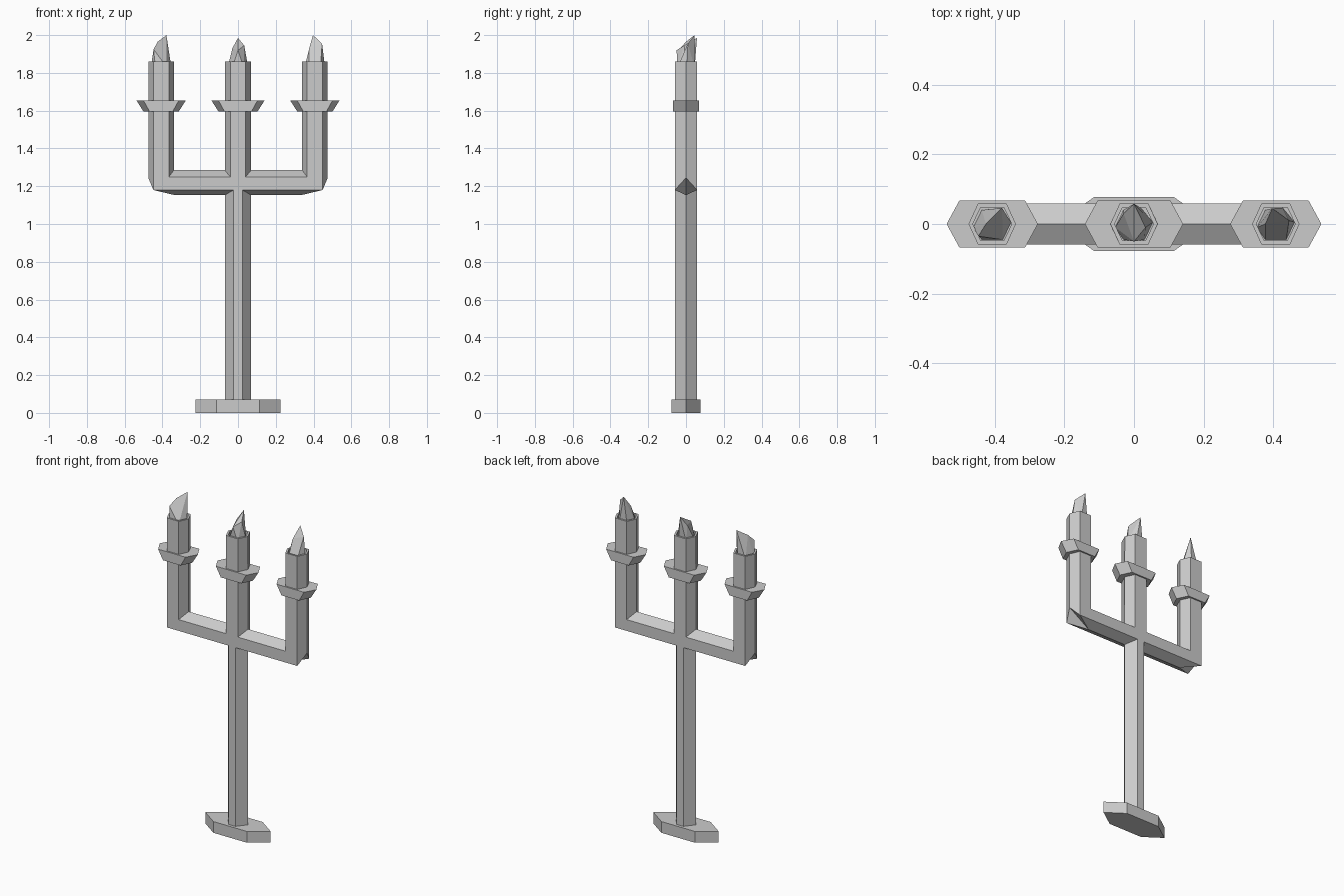
import bpy, bmesh

if "Cube" in bpy.data.objects:
    bpy.data.objects.remove(bpy.data.objects["Cube"])

ARM_X = 0.407


def add_object(name, bm):
    bmesh.ops.remove_doubles(bm, verts=bm.verts, dist=0.0005)
    bmesh.ops.recalc_face_normals(bm, faces=bm.faces)
    me = bpy.data.meshes.new(name)
    bm.to_mesh(me)
    bm.free()
    ob = bpy.data.objects.new(name, me)
    bpy.context.collection.objects.link(ob)
    return ob


def hexagon(cx, z, tip, flat, depth):
    """Hexagon pointing along x, with flat front and back sides."""
    return [(cx + tip, 0, z), (cx + flat, depth, z), (cx - flat, depth, z),
            (cx - tip, 0, z), (cx - flat, -depth, z), (cx + flat, -depth, z)]


def loft(name, rings):
    """Skin a list of equal-sized rings and cap both ends."""
    bm = bmesh.new()
    vs = [[bm.verts.new(p) for p in r] for r in rings]
    n = len(rings[0])
    for a, b in zip(vs, vs[1:]):
        for i in range(n):
            j = (i + 1) % n
            bm.faces.new((a[i], a[j], b[j], b[i]))
    bm.faces.new(vs[0][::-1])
    bm.faces.new(vs[-1])
    return add_object(name, bm)


def candle_end(cx):
    """Tube top with a shallow recess for the flame."""
    return [hexagon(cx, 1.86, 0.068, 0.041, 0.059),
            hexagon(cx, 1.86, 0.056, 0.033, 0.048),
            hexagon(cx, 1.83, 0.056, 0.033, 0.048)]


# Foot and post
loft("foot", [hexagon(0, 0, 0.225, 0.115, 0.077), hexagon(0, 0.07, 0.225, 0.115, 0.077)])
loft("lower_post", [hexagon(0, 0.06, 0.07, 0.023, 0.059), hexagon(0, 1.2, 0.07, 0.023, 0.059)])
loft("upper_post", [hexagon(0, 1.18, 0.07, 0.041, 0.059)] + candle_end(0))


# Bent side arms: hexagonal bar turning up into a candle holder
def side_arm(name, s):
    def ring(inner, inner_flat, outer_flat, outer):
        d = 0.059
        pts = [(inner, 0), (inner_flat, d), (outer_flat, d),
               (outer, 0), (outer_flat, -d), (inner_flat, -d)]
        return [(s * p[0], y, p[1]) for p, y in pts]
    rings = [
        ring((0, 1.285), (0, 1.25), (0, 1.18), (0, 1.153)),
        ring((0.339, 1.285), (0.366, 1.25), (0.448, 1.18), (0.335, 1.153)),
        ring((0.339, 1.285), (0.366, 1.25), (0.448, 1.18), (0.475, 1.245)),
    ]
    # the candle end is mirrored so ring order stays inner to outer
    for r in candle_end(ARM_X):
        rings.append([(s * r[i][0], r[i][1], r[i][2]) for i in (3, 2, 1, 0, 5, 4)])
    loft(name, rings)


side_arm("left_arm", -1)
side_arm("right_arm", 1)

# Drip trays
for name, x, w in (("left", -ARM_X, 0.131), ("centre", 0, 0.141), ("right", ARM_X, 0.131)):
    loft(name + "_drip_tray", [hexagon(x, 1.595, w - 0.038, w - 0.07, 0.068),
                               hexagon(x, 1.655, w, w - 0.037, 0.068)])


# Faceted flames: hull of a small base and a few crest points
def flame(name, cx, crest):
    base = [(-0.054, -0.01, 1.83), (-0.03, -0.045, 1.83), (0.03, -0.045, 1.83),
            (0.054, 0.005, 1.83), (0.02, 0.046, 1.83), (-0.03, 0.04, 1.83)]
    bm = bmesh.new()
    for x, y, z in base + crest:
        bm.verts.new((cx + x, y, z))
    bmesh.ops.convex_hull(bm, input=bm.verts)
    loose = [v for v in bm.verts if not v.link_faces]
    bmesh.ops.delete(bm, geom=loose, context='VERTS')
    add_object(name, bm)


flame("left_flame", -ARM_X, [(0.028, 0.046, 2.0), (-0.018, 0.0, 1.965), (-0.04, -0.035, 1.925)])
flame("centre_flame", 0, [(0.0, 0.058, 1.985), (0.033, -0.01, 1.945),
                          (-0.03, 0.03, 1.93), (0.0, -0.05, 1.92)])
flame("right_flame", ARM_X, [(-0.01, 0.045, 2.0), (0.038, 0.01, 1.955), (-0.03, 0.0, 1.93)])
